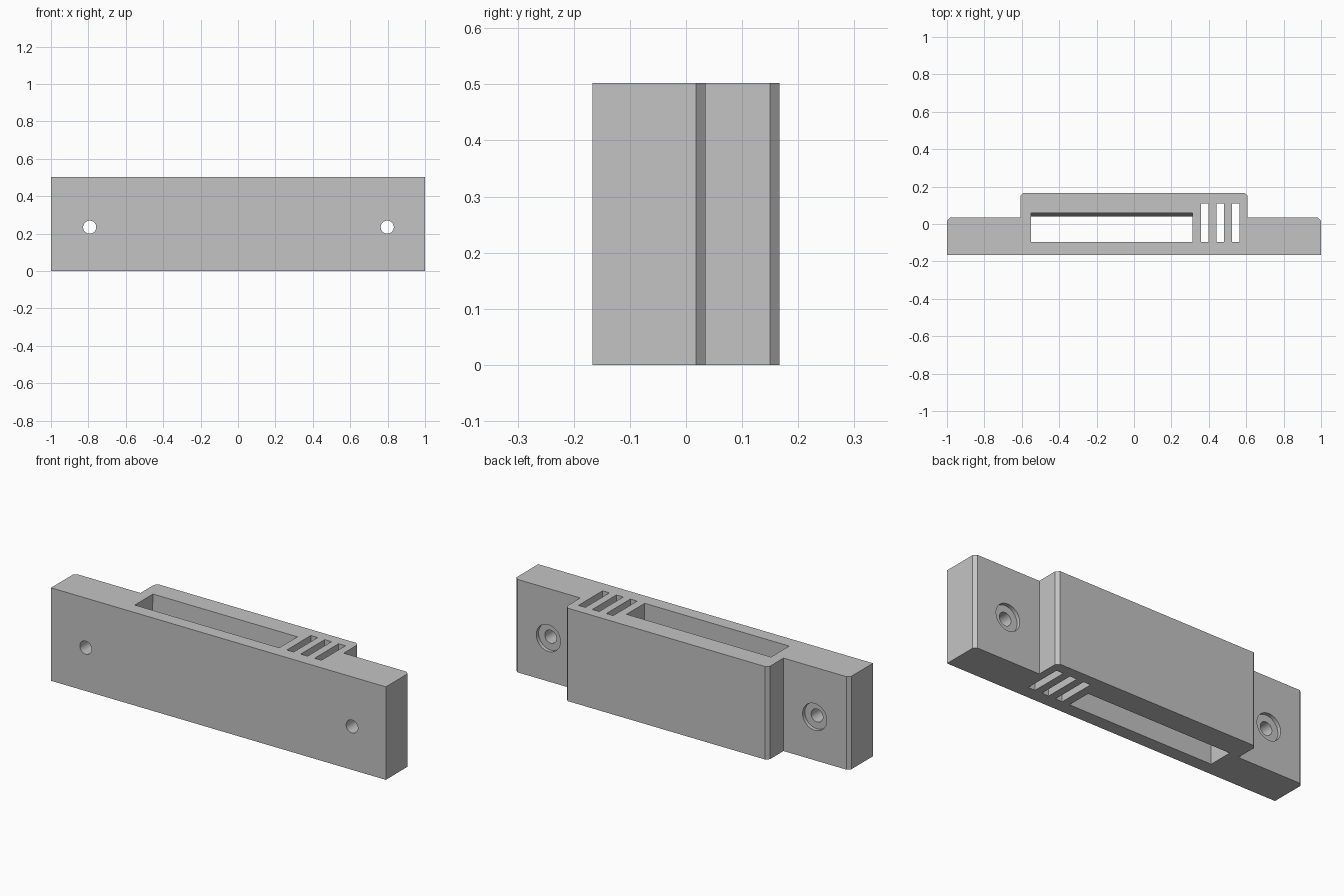
import bpy, bmesh, math
from mathutils import Matrix

if "Cube" in bpy.data.objects:
    bpy.data.objects.remove(bpy.data.objects["Cube"])

grey = bpy.data.materials.new("light_grey")
grey.diffuse_color = (0.55, 0.55, 0.55, 1)
grey.use_nodes = True
grey.node_tree.nodes["Principled BSDF"].inputs["Base Color"].default_value = grey.diffuse_color


def loft(name, bottom, top, z0, z1):
    """Solid between two matching xy outlines (counter-clockwise)."""
    bm = bmesh.new()
    lo = [bm.verts.new((x, y, z0)) for x, y in bottom]
    hi = [bm.verts.new((x, y, z1)) for x, y in top]
    bm.faces.new(lo[::-1])
    bm.faces.new(hi)
    n = len(lo)
    for i in range(n):
        j = (i + 1) % n
        bm.faces.new((lo[i], lo[j], hi[j], hi[i]))
    return finish(name, bm)


def cylinder_y(name, x, z, radius, y0, y1):
    """Cylinder along y."""
    bm = bmesh.new()
    place = Matrix.Translation((x, (y0 + y1) / 2, z)) @ Matrix.Rotation(math.pi / 2, 4, 'X')
    bmesh.ops.create_cone(bm, cap_ends=True, segments=48, radius1=radius,
                          radius2=radius, depth=y1 - y0, matrix=place)
    return finish(name, bm)


def finish(name, bm):
    bmesh.ops.recalc_face_normals(bm, faces=bm.faces)
    mesh = bpy.data.meshes.new(name)
    bm.to_mesh(mesh)
    bm.free()
    mesh.materials.append(grey)
    obj = bpy.data.objects.new(name, mesh)
    bpy.context.collection.objects.link(obj)
    return obj


def rect(x0, x1, y0, y1):
    return [(x0, y0), (x1, y0), (x1, y1), (x0, y1)]


# Body: long plate with a raised block at the back, chamfered upright edges
FRONT, FLANGE, BACK, BLOCK, C = -0.167, 0.035, 0.167, 0.607, 0.017
half = [(1, FRONT), (1, FLANGE - C), (1 - C, FLANGE), (BLOCK, FLANGE),
        (BLOCK, BACK - C), (BLOCK - C, BACK)]
outline = half + [(-x, y) for x, y in reversed(half)]
body = loft("mounting_body", outline, outline, 0, 0.502)

# Long pocket, its back wall leaning outward to the top
z0, z1 = -0.05, 0.552
cutters = [loft("pocket_cutter", rect(-0.55, 0.313, -0.095, 0.038),
                rect(-0.55, 0.313, -0.095, 0.062), z0, z1)]

# Three narrow through slots
for i in range(3):
    x = 0.358 + i * 0.083
    slot = rect(x, x + 0.041, -0.095, 0.11)
    cutters.append(loft("slot_cutter", slot, slot, z0, z1))

# Screw holes, counterbored from the back
for x in (-0.793, 0.798):
    cutters.append(cylinder_y("screw_hole_cutter", x, 0.234, 0.035, -0.3, 0.3))
    cutters.append(cylinder_y("counterbore_cutter", x, 0.234, 0.072, FLANGE - 0.02, 0.1))

for cutter in cutters:
    mod = body.modifiers.new(cutter.name, 'BOOLEAN')
    mod.operation = 'DIFFERENCE'
    mod.solver = 'EXACT'
    mod.object = cutter

# Apply the cuts, then remove the cutters
bpy.context.view_layer.objects.active = body
body.select_set(True)
for mod in list(body.modifiers):
    bpy.ops.object.modifier_apply(modifier=mod.name)
for cutter in cutters:
    bpy.data.objects.remove(cutter)
bpy.ops.object.shade_smooth_by_angle(angle=math.radians(30))
